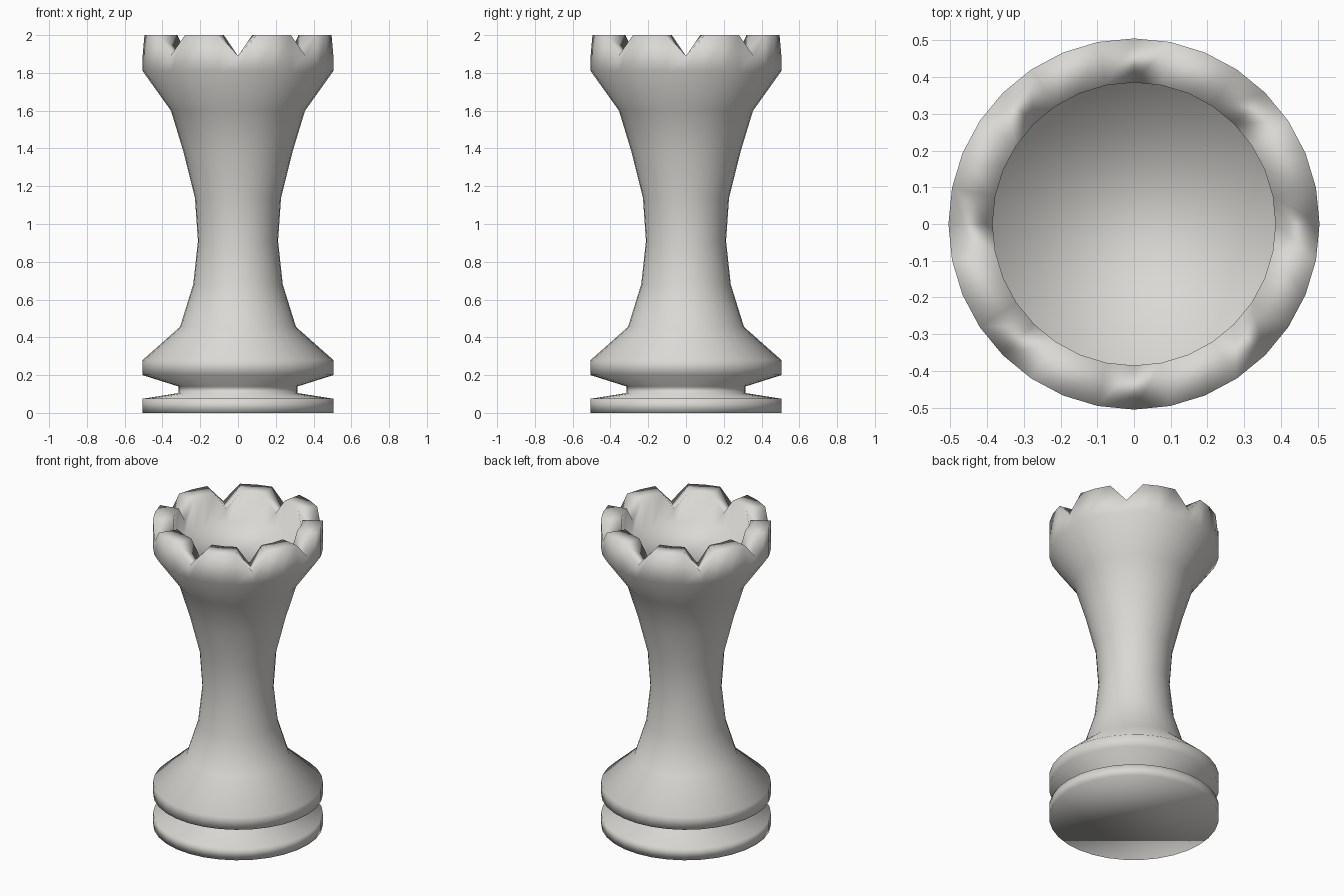
import bpy, bmesh, math

if "Cube" in bpy.data.objects:
    bpy.data.objects.remove(bpy.data.objects["Cube"])

SEGS = 32
# Outline (radius, height): underside, grooved foot, waisted stem, flared crown, hollow top
PROFILE = [(0.505, 0.0), (0.505, 0.075), (0.315, 0.105), (0.315, 0.14),
           (0.505, 0.2), (0.505, 0.28), (0.307, 0.455), (0.237, 0.68),
           (0.212, 0.91), (0.228, 1.14), (0.288, 1.38), (0.355, 1.6),
           (0.505, 1.81), (0.505, 2.0), (0.385, 2.0), (0.385, 1.8)]
RIM_Z, NOTCH_Z = 2.0, 1.89

bm = bmesh.new()
rings = []
for r, z in PROFILE:
    ring = []
    for i in range(SEGS):
        a = 2 * math.pi * i / SEGS
        # every fourth rim vertex drops to cut the eight crown notches
        h = NOTCH_Z if z == RIM_Z and i % 4 == 0 else z
        ring.append(bm.verts.new((r * math.cos(a), r * math.sin(a), h)))
    rings.append(ring)

# Side walls
for lo, hi in zip(rings, rings[1:]):
    for i in range(SEGS):
        j = (i + 1) % SEGS
        bm.faces.new((lo[i], lo[j], hi[j], hi[i]))

# Underside and floor of the hollow crown
bm.faces.new(rings[0][::-1])
bm.faces.new(rings[-1])
bmesh.ops.recalc_face_normals(bm, faces=bm.faces[:])
for f in bm.faces:
    f.smooth = True

mesh = bpy.data.meshes.new("game_piece")
bm.to_mesh(mesh)
bm.free()

mat = bpy.data.materials.new("warm light grey")
mat.diffuse_color = (0.7, 0.69, 0.66, 1.0)
mat.use_nodes = True
mat.node_tree.nodes["Principled BSDF"].inputs["Base Color"].default_value = mat.diffuse_color
mesh.materials.append(mat)
bpy.context.collection.objects.link(bpy.data.objects.new("crowned_game_piece", mesh))
